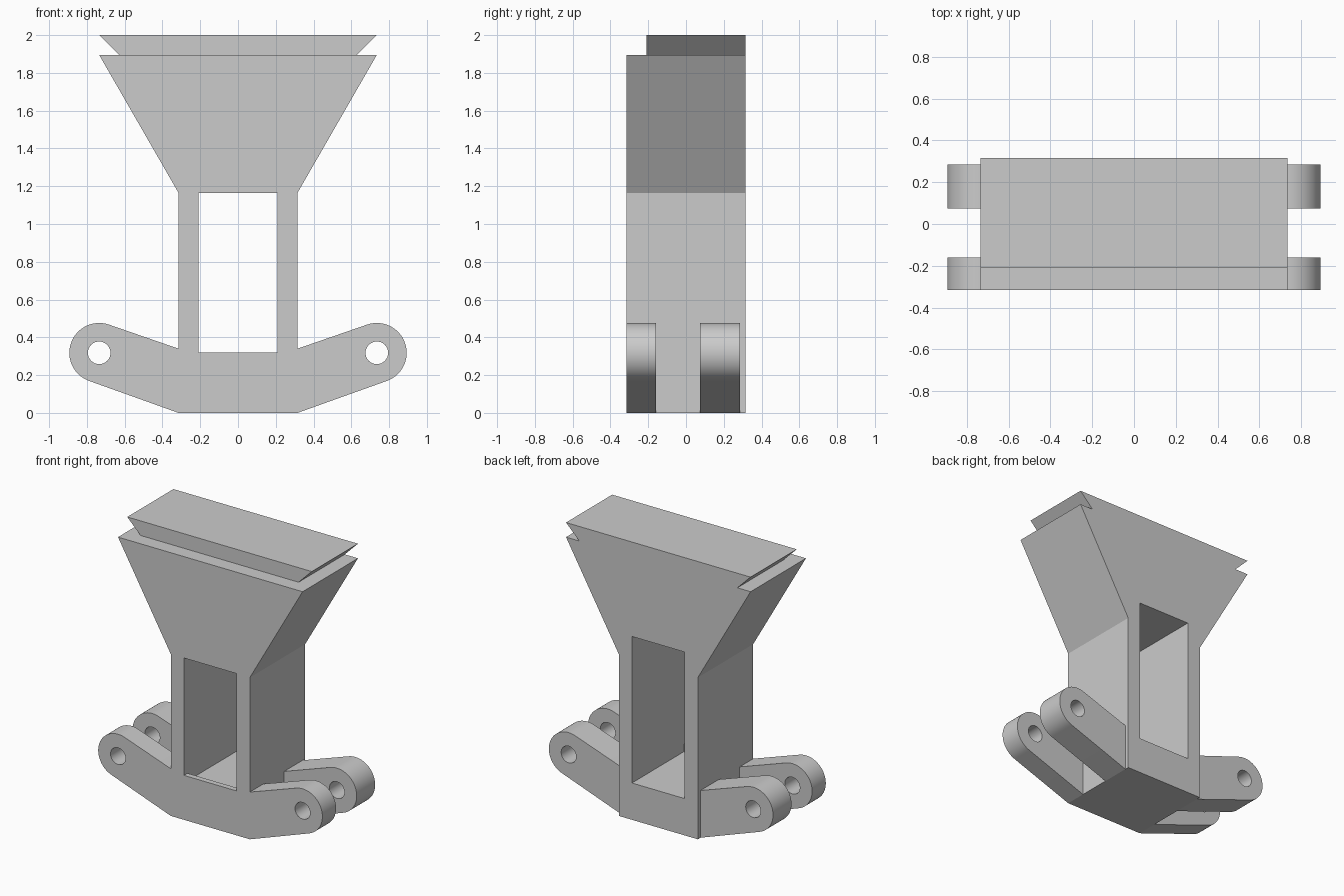
import bpy, bmesh, math

old = bpy.data.objects.get("Cube")
if old:
    bpy.data.objects.remove(old, do_unlink=True)

grey = bpy.data.materials.new("plain grey")
grey.use_nodes = True
grey.diffuse_color = (0.6, 0.6, 0.6, 1)
grey.node_tree.nodes["Principled BSDF"].inputs["Base Color"].default_value = (0.6, 0.6, 0.6, 1)

FRONT, BACK = -0.315, 0.315
HALF, WIDE = 0.315, 0.735      # half widths of the column and the flared head


def extrude(name, outline, y0, y1):
    """Extrude an x-z outline from y0 to y1."""
    bm = bmesh.new()
    face = bm.faces.new([bm.verts.new((x, y0, z)) for x, z in outline])
    ext = bmesh.ops.extrude_face_region(bm, geom=[face])
    verts = [v for v in ext["geom"] if isinstance(v, bmesh.types.BMVert)]
    bmesh.ops.translate(bm, verts=verts, vec=(0, y1 - y0, 0))
    bmesh.ops.recalc_face_normals(bm, faces=bm.faces[:])
    mesh = bpy.data.meshes.new(name)
    bm.to_mesh(mesh)
    bm.free()
    mesh.materials.append(grey)
    obj = bpy.data.objects.new(name, mesh)
    bpy.context.collection.objects.link(obj)
    return obj


def cut(target, outline, y0, y1):
    """Cut an extruded outline out of the target."""
    cutter = extrude("cutter", outline, y0, y1)
    cutter.hide_render = True
    mod = target.modifiers.new("cut", "BOOLEAN")
    mod.operation, mod.solver, mod.object = "DIFFERENCE", "EXACT", cutter
    bpy.context.view_layer.objects.active = target
    bpy.ops.object.modifier_apply(modifier=mod.name)
    bpy.data.objects.remove(cutter, do_unlink=True)


def arc(cx, cz, r, start, end, n):
    angles = [math.radians(start + (end - start) * i / n) for i in range(n + 1)]
    return [(cx + r * math.cos(a), cz + r * math.sin(a)) for a in angles]


def rect(half, z0, z1):
    return [(-half, z0), (half, z0), (half, z1), (-half, z1)]


# Column flaring into the wide head
side = [(HALF, 0), (HALF, 1.165), (WIDE, 1.895)]
body = extrude("body", side + [(-x, z) for x, z in reversed(side)], FRONT, BACK)

# Deep pocket from the back, smaller window through the thin front wall
cut(body, rect(0.21, 0.265, 1.32), -0.275, 0.5)
cut(body, rect(0.21, 0.32, 1.165), -0.5, 0)

# Dovetail rail on top
extrude("top_rail", [(-0.63, 1.895), (0.63, 1.895), (WIDE, 2), (-WIDE, 2)], -0.21, BACK)

# Four rounded hinge arms with pin holes
PIN_X, PIN_Z, ARM_R = 0.735, 0.318, 0.158
arm = [(HALF, 0)] + arc(PIN_X, PIN_Z, ARM_R, -71, 109, 32) + [(HALF, 0.34)]
hole = arc(PIN_X, PIN_Z, 0.06, 0, 348.75, 31)
for label, sign in (("left", 1), ("right", -1)):
    for place, y0, y1 in (("front", FRONT, -0.16), ("back", 0.075, 0.285)):
        obj = extrude(f"{place}_{label}_arm", [(sign * x, z) for x, z in arm], y0, y1)
        cut(obj, [(sign * x, z) for x, z in hole], -0.5, 0.5)
        bpy.ops.object.select_all(action="DESELECT")
        obj.select_set(True)
        bpy.context.view_layer.objects.active = obj
        bpy.ops.object.shade_smooth_by_angle(angle=math.radians(30))
